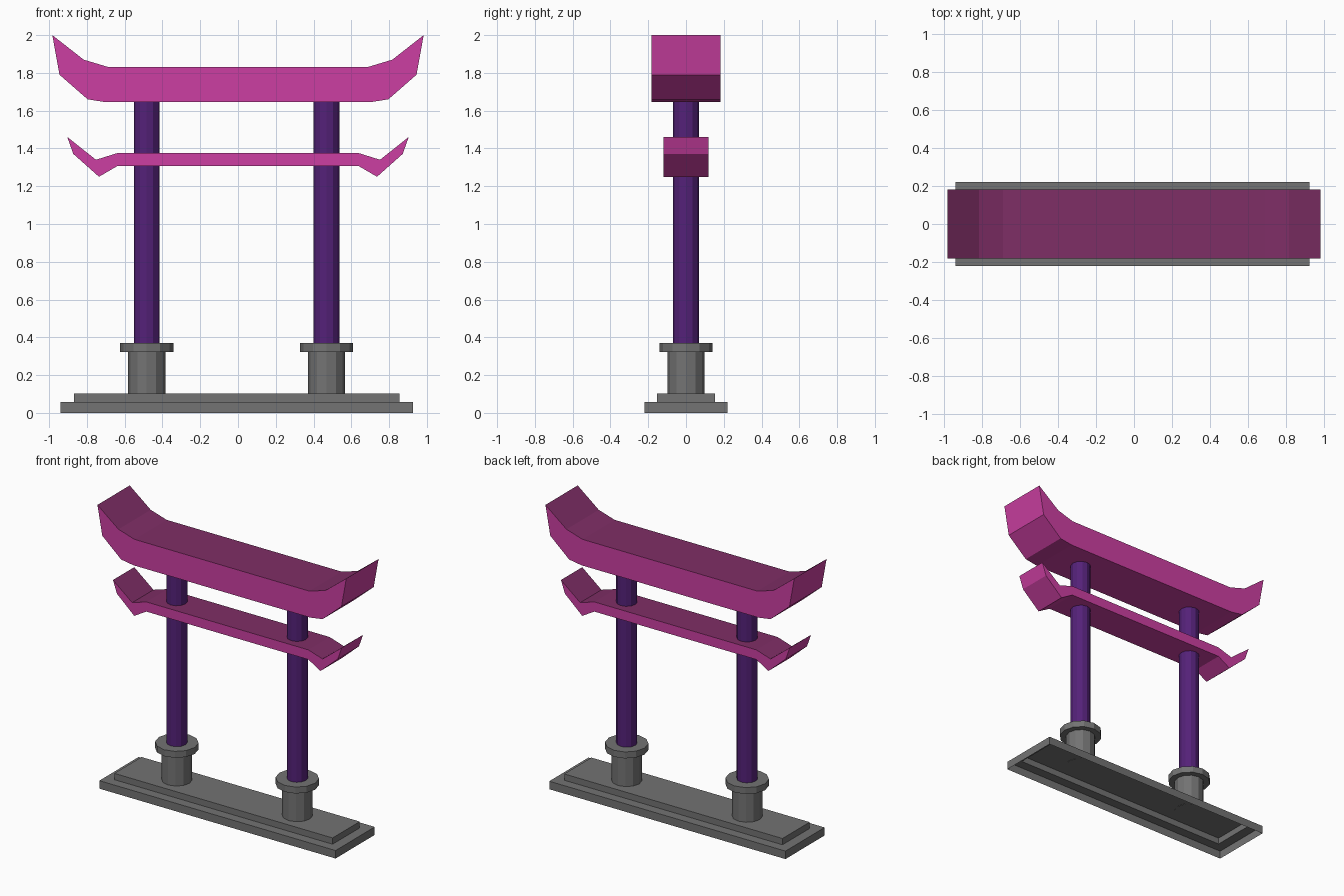
import bpy, bmesh, math
from mathutils import Matrix

if "Cube" in bpy.data.objects:
    bpy.data.objects.remove(bpy.data.objects["Cube"])


def material(name, r, g, b):
    lin = lambda c: ((c / 255 + 0.055) / 1.055) ** 2.4 if c > 10 else c / 255 / 12.92
    m = bpy.data.materials.new(name)
    m.diffuse_color = (lin(r), lin(g), lin(b), 1)
    m.use_nodes = True
    m.node_tree.nodes["Principled BSDF"].inputs["Base Color"].default_value = m.diffuse_color
    return m


STONE = material("stone grey", 115, 115, 115)
PURPLE = material("deep purple", 84, 33, 120)
PINK = material("bright magenta", 204, 63, 162)
PLUM = material("dark plum", 127, 46, 102)
CX = -0.0075  # the stonework and posts sit very slightly left


def finish(name, bm, *mats):
    mesh = bpy.data.meshes.new(name)
    bm.to_mesh(mesh)
    bm.free()
    for m in mats:
        mesh.materials.append(m)
    ob = bpy.data.objects.new(name, mesh)
    bpy.context.collection.objects.link(ob)
    return ob


def cylinder(name, x, r, z0, z1, mat):
    bm = bmesh.new()
    bmesh.ops.create_cone(bm, cap_ends=True, segments=12, radius1=r, radius2=r, depth=z1 - z0,
                          matrix=Matrix.Translation((x, 0, (z0 + z1) / 2)) @ Matrix.Rotation(math.pi / 2, 4, 'Z'))
    return finish(name, bm, mat)


def beam(name, top, bottom, half_depth):
    """Mirrored front profile given from the middle outward, as quad strips."""
    def full(pts):
        return [(-x, z) for x, z in reversed(pts)] + pts
    bm = bmesh.new()
    rings = []
    for (tx, tz), (bx, bz) in zip(full(top), full(bottom)):
        d = half_depth
        rings.append([bm.verts.new(p) for p in
                      ((tx, -d, tz), (tx, d, tz), (bx, d, bz), (bx, -d, bz))])
    for a, b in zip(rings, rings[1:]):
        for i in range(4):
            j = (i + 1) % 4
            f = bm.faces.new((a[i], a[j], b[j], b[i]))
            f.material_index = 1 if i == 0 else 0  # upper surface is darker
    bm.faces.new(rings[0])
    bm.faces.new(rings[-1])
    bmesh.ops.recalc_face_normals(bm, faces=bm.faces[:])
    return finish(name, bm, PINK, PLUM)


# Stepped base, a shell open underneath
bm = bmesh.new()
loops = []
for hx, hy, z in ((0.933, 0.221, 0), (0.933, 0.221, 0.057), (0.862, 0.153, 0.057), (0.862, 0.153, 0.102)):
    loops.append([bm.verts.new((CX + sx * hx, sy * hy, z))
                  for sx, sy in ((-1, -1), (1, -1), (1, 1), (-1, 1))])
for a, b in zip(loops, loops[1:]):
    for i in range(4):
        j = (i + 1) % 4
        bm.faces.new((a[i], a[j], b[j], b[i]))
bm.faces.new(loops[-1])
finish("stepped_base", bm, STONE)

# Posts with stone footings and collars
for side, s in (("left", -1), ("right", 1)):
    x = CX + s * 0.476
    cylinder(side + "_footing", x, 0.099, 0.1, 0.33, STONE)
    cylinder(side + "_collar", x, 0.141, 0.323, 0.369, STONE)
    cylinder(side + "_post", x, 0.068, 0.36, 1.66, PURPLE)

# Upturned beams
beam("top_beam",
     [(0.69, 1.832), (0.817, 1.87), (0.983, 2.0)],
     [(0.70, 1.645), (0.796, 1.66), (0.945, 1.79)], 0.182)
beam("lower_beam",
     [(0.64, 1.375), (0.752, 1.34), (0.904, 1.461)],
     [(0.64, 1.306), (0.736, 1.25), (0.872, 1.371)], 0.12)
